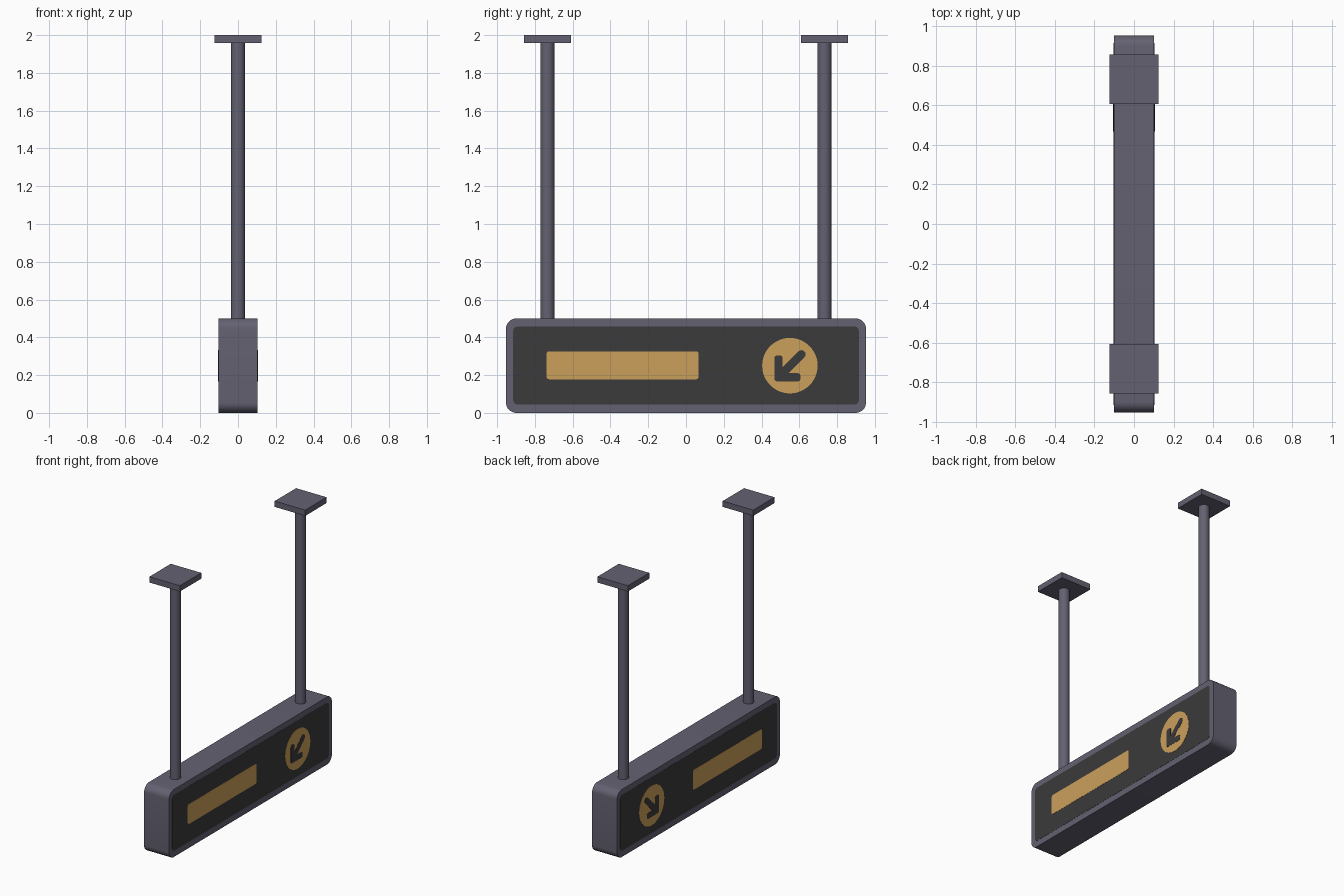
import bpy, bmesh, math
from mathutils import Vector

if "Cube" in bpy.data.objects:
    bpy.data.objects.remove(bpy.data.objects["Cube"])


def material(name, rgb):
    m = bpy.data.materials.new(name)
    m.diffuse_color = (*rgb, 1)
    m.use_nodes = True
    m.node_tree.nodes["Principled BSDF"].inputs["Base Color"].default_value = m.diffuse_color
    return m


FRAME = material("slate grey", (0.127, 0.120, 0.165))
DARK = material("charcoal", (0.043, 0.043, 0.043))
AMBER = material("amber", (0.60, 0.35, 0.105))


def rounded(y0, y1, z0, z1, r, n=8):
    """Rounded rectangle outline in the y-z plane, anticlockwise."""
    pts = []
    corners = [(y1 - r, z1 - r), (y0 + r, z1 - r), (y0 + r, z0 + r), (y1 - r, z0 + r)]
    for i, (cy, cz) in enumerate(corners):
        for k in range(n + 1):
            a = math.pi / 2 * (i + k / n)
            pts.append((cy + r * math.cos(a), cz + r * math.sin(a)))
    return pts


def circle(cy, cz, r, n=48):
    return [(cy + r * math.cos(2 * math.pi * k / n), cz + r * math.sin(2 * math.pi * k / n))
            for k in range(n)]


def capsule(a, b, r, n=8):
    """Bar with round ends between two y-z points."""
    ang = math.atan2(b[1] - a[1], b[0] - a[0])
    pts = []
    for c, start in ((b, ang - math.pi / 2), (a, ang + math.pi / 2)):
        for k in range(n + 1):
            t = start + math.pi * k / n
            pts.append((c[0] + r * math.cos(t), c[1] + r * math.sin(t)))
    return pts


def finish(name, bm, mat, smooth=True):
    bmesh.ops.recalc_face_normals(bm, faces=bm.faces)
    me = bpy.data.meshes.new(name)
    bm.to_mesh(me)
    bm.free()
    me.materials.append(mat)
    ob = bpy.data.objects.new(name, me)
    bpy.context.collection.objects.link(ob)
    if smooth:
        bpy.context.view_layer.objects.active = ob
        ob.select_set(True)
        bpy.ops.object.shade_smooth_by_angle(angle=math.radians(35))
        ob.select_set(False)
    return ob


def prism(name, outline, x0, x1, mat, smooth=False):
    """Extrude a y-z outline along x."""
    bm = bmesh.new()
    face = bm.faces.new([bm.verts.new((x0, y, z)) for y, z in outline])
    ext = bmesh.ops.extrude_face_region(bm, geom=[face])
    verts = [v for v in ext["geom"] if isinstance(v, bmesh.types.BMVert)]
    bmesh.ops.translate(bm, verts=verts, vec=Vector((x1 - x0, 0, 0)))
    return finish(name, bm, mat, smooth)


# Sign housing
W = 0.102
prism("sign_housing", rounded(-0.953, 0.953, 0, 0.5, 0.055), -W, W, FRAME, True)

# Same display on both sides, mirrored across x
for s, side in ((1, "right"), (-1, "left")):
    def plate(name, outline, layer, mat):
        prism(f"{side}_{name}", outline, s * (W - 0.003), s * (W + 0.0012 * layer), mat)

    plate("display_panel", rounded(-0.915, 0.915, 0.045, 0.457, 0.022, 4), 1, DARK)
    plate("text_bar", rounded(-0.738, 0.067, 0.178, 0.326, 0.012, 3), 2, AMBER)
    plate("arrow_disc", circle(0.55, 0.25, 0.147), 2, AMBER)
    plate("arrow_head_upright", rounded(0.468, 0.511, 0.167, 0.304, 0.014, 4), 3, DARK)
    plate("arrow_head_flat", rounded(0.468, 0.606, 0.167, 0.210, 0.014, 4), 3, DARK)
    plate("arrow_shaft", capsule((0.495, 0.194), (0.611, 0.310), 0.022), 3, DARK)

# Hanging poles and ceiling plates
for y, end in ((-0.733, "front"), (0.733, "back")):
    bm = bmesh.new()
    bmesh.ops.create_cone(bm, cap_ends=True, segments=32, radius1=0.037, radius2=0.037, depth=1.48)
    bmesh.ops.translate(bm, verts=bm.verts, vec=(0, y, 1.23))
    finish(f"{end}_pole", bm, FRAME)

    bm = bmesh.new()
    bmesh.ops.create_cube(bm, size=1)
    bmesh.ops.scale(bm, verts=bm.verts, vec=(0.25, 0.25, 0.043))
    bmesh.ops.translate(bm, verts=bm.verts, vec=(0, y, 1.9785))
    finish(f"{end}_ceiling_plate", bm, FRAME, False)
